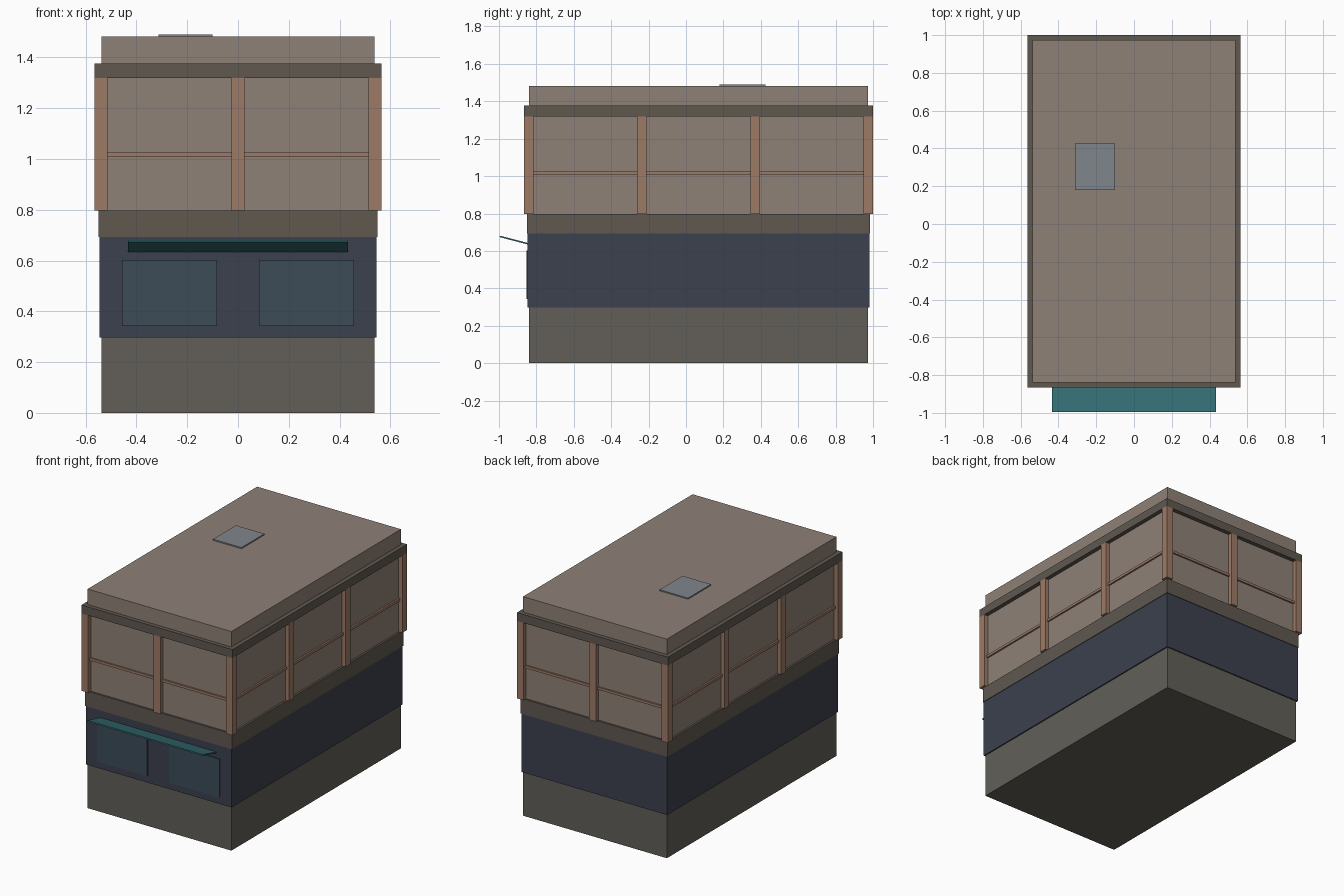
import bpy, math

if "Cube" in bpy.data.objects:
    bpy.data.objects.remove(bpy.data.objects["Cube"])

CY = 0.067           # centre of the building along y
HX, HY = 0.538, 0.906  # half size of the wall block


def material(name, rgb):
    m = bpy.data.materials.new(name)
    lin = [((c / 255 + 0.055) / 1.055) ** 2.4 for c in rgb]
    m.diffuse_color = (*lin, 1)
    m.use_nodes = True
    m.node_tree.nodes["Principled BSDF"].inputs["Base Color"].default_value = m.diffuse_color
    return m


STONE = material("stone", (98, 95, 88))
NAVY = material("navy", (60, 65, 78))
TRIM = material("trim", (96, 88, 80))
PLASTER = material("plaster", (143, 129, 119))
TIMBER = material("timber", (157, 123, 102))
GLASS = material("glass", (60, 76, 89))
TEAL = material("teal", (52, 108, 114))
METAL = material("metal", (128, 134, 140))


def box(name, x, y, z, mat):
    """Box from (min, max) ranges."""
    bpy.ops.mesh.primitive_cube_add(
        size=1, location=[(a + b) / 2 for a, b in (x, y, z)])
    o = bpy.context.object
    o.name = name
    o.scale = [b - a for a, b in (x, y, z)]
    bpy.ops.object.transform_apply(location=False, rotation=False, scale=True)
    o.data.materials.append(mat)
    return o


def tier(name, grow, z0, z1, mat):
    """Full-footprint storey, grown outward from the wall block."""
    hx, hy = HX + grow, HY + grow
    return box(name, (-hx, hx), (CY - hy, CY + hy), (z0, z1), mat)


# Stacked storeys
tier("stone_base", 0, 0, 0.297, STONE)
tier("shop_floor", 0.008, 0.297, 0.693, NAVY)
tier("floor_band", 0.012, 0.693, 0.797, TRIM)
tier("upper_wall", -0.001, 0.797, 1.38, PLASTER)
tier("cornice", 0.027, 1.32, 1.377, TRIM)
tier("roof_parapet", 0, 1.38, 1.482, PLASTER)

# Timber posts around the upper floor
PX, PY, R = HX + 0.002, HY + 0.002, 0.025
spots = [(x, CY + s * PY) for s in (-1, 1) for x in (-PX, 0, PX)]
spots += [(s * PX, CY + t * PY / 3) for s in (-1, 1) for t in (-1, 1)]
for x, y in spots:
    box("timber_post", (x - R, x + R), (y - R, y + R), (0.797, 1.32), TIMBER)

# Thin horizontal rails
RZ = (1.008, 1.025)
for s in (-1, 1):
    ye, xe = CY + s * HY, s * HX
    box("end_rail", (-HX, HX), (ye - 0.01, ye + 0.01), RZ, TIMBER)
    box("side_rail", (xe - 0.01, xe + 0.01), (CY - HY, CY + HY), RZ, TIMBER)

# Shop windows
front = CY - HY - 0.008
for s in (-1, 1):
    xs = sorted((s * 0.082, s * 0.457))
    box("shop_window", xs, (front - 0.006, front + 0.01), (0.343, 0.602), GLASS)

# Awning tilting upward and outward
a = box("awning", (-0.433, 0.433), (-0.998, -0.835), (0.653, 0.661), TEAL)
a.rotation_euler.x = -math.atan2(0.04, 0.153)

# Roof hatch
box("roof_hatch", (-0.313, -0.1), (0.18, 0.425), (1.478, 1.49), METAL)
